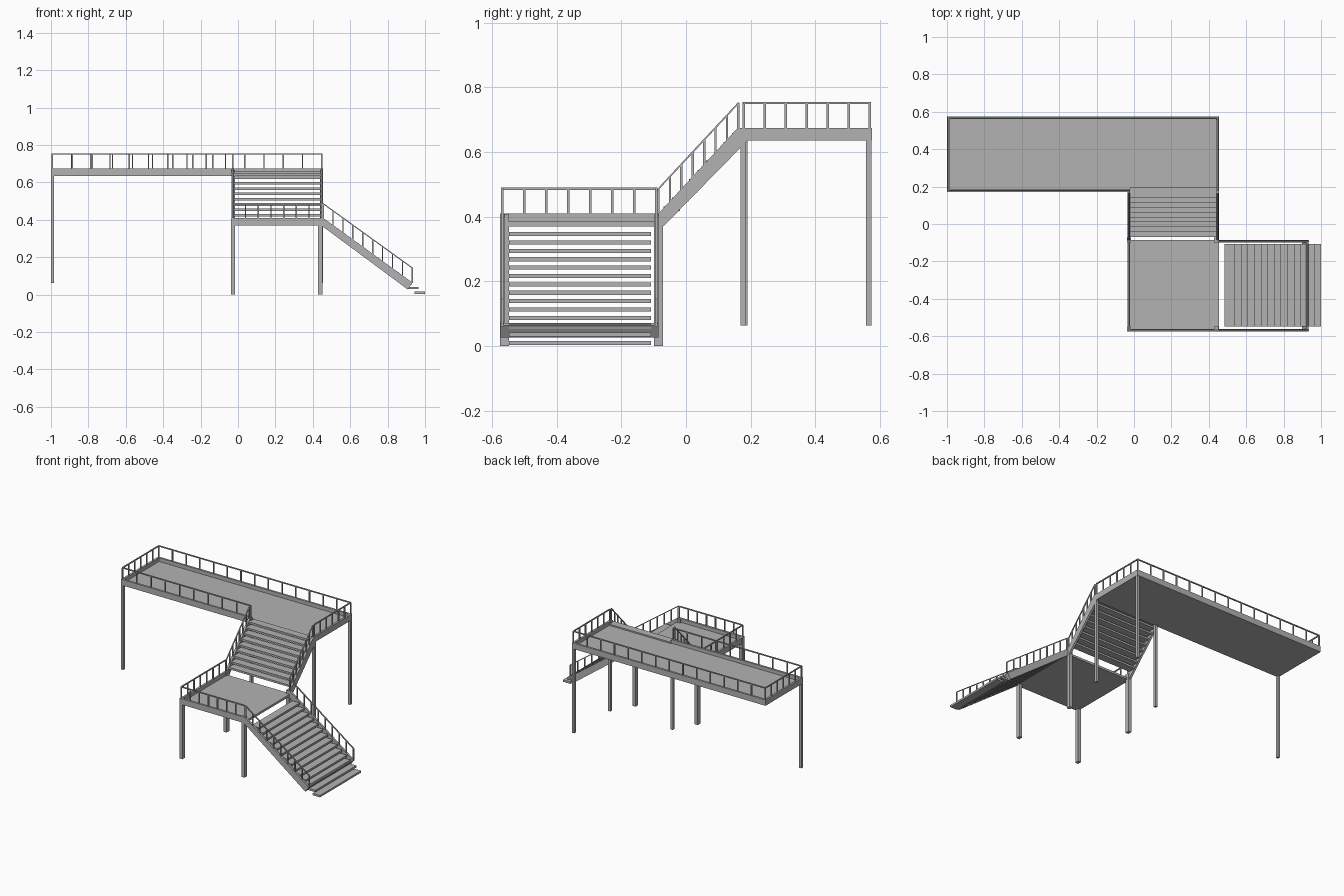
import bpy
import bmesh
from mathutils import Vector

cube = bpy.data.objects.get("Cube")
if cube:
    bpy.data.objects.remove(cube)

grey = bpy.data.materials.new("steel_grey")
grey.use_nodes = True
colour = (0.45, 0.45, 0.45, 1)
grey.diffuse_color = colour
grey.node_tree.nodes["Principled BSDF"].inputs["Base Color"].default_value = colour


def prism(bm, profile, shift):
    """Solid made by sweeping a flat outline along a vector."""
    face = bm.faces.new([bm.verts.new(p) for p in profile])
    swept = bmesh.ops.extrude_face_region(bm, geom=[face])["geom"]
    verts = [g for g in swept if isinstance(g, bmesh.types.BMVert)]
    bmesh.ops.translate(bm, verts=verts, vec=shift)


def box(bm, lo, hi):
    (a, b, c), (d, e, f) = lo, hi
    prism(bm, [(a, b, c), (d, b, c), (d, e, c), (a, e, c)], (0, 0, f - c))


def finish(name, bm):
    bmesh.ops.recalc_face_normals(bm, faces=bm.faces)
    mesh = bpy.data.meshes.new(name)
    bm.to_mesh(mesh)
    bm.free()
    mesh.materials.append(grey)
    bpy.context.collection.objects.link(bpy.data.objects.new(name, mesh))


def boxes(name, spans):
    bm = bmesh.new()
    for lo, hi in spans:
        box(bm, lo, hi)
    finish(name, bm)


def railing(name, start, end, panels):
    """Top rail with evenly spaced uprights; start and end lie on the beam."""
    bm = bmesh.new()
    p, q = Vector(start), Vector(end)
    r, height = 0.0035, 0.08
    run = (q - p).normalized()
    side = Vector((-run.y, run.x, 0)).normalized() * r
    top = Vector((0, 0, height))
    low = Vector((0, 0, height - 2 * r))
    prism(bm, [p + low - side, p + low + side, p + top + side, p + top - side], q - p)
    for i in range(panels + 1):
        c = p.lerp(q, i / panels)
        box(bm, c - Vector((r, r, 0.005)), c + Vector((r, r, height - r)))
    finish(name, bm)


T = 0.014                       # beam thickness
X0, X1 = -0.035, 0.455          # shared stair and landing width
LOW, HIGH = 0.41, 0.675         # deck beam tops
D = 0.04                        # beam depth
YF, YB = -0.575, -0.085         # lower landing
UF, UB = 0.172, 0.575           # upper walkway

# Decks sit low inside their edge beams
boxes("lower_deck", [((X0 + T, YF + T, LOW - D), (X1, YB, LOW - D + 0.015))])
boxes("upper_deck", [((-1 + T, UF, HIGH - D), (X1 - T, UB - T, HIGH - D + 0.015))])
boxes("lower_edge_beams", [
    ((X0, YF, LOW - D), (X1, YF + T, LOW)),
    ((X0, YF, LOW - D), (X0 + T, YB, LOW)),
])
boxes("upper_edge_beams", [
    ((-1, UF, HIGH - D), (X0 + T, UF + T, HIGH)),
    ((-1, UB - T, HIGH - D), (X1, UB, HIGH)),
    ((-1, UF, HIGH - D), (-1 + T, UB, HIGH)),
    ((X1 - T, UF - 0.01, HIGH - D), (X1, UB, HIGH)),
])

# Supporting columns
boxes("lower_columns", [
    ((x - 0.011, y - 0.014, 0), (x + 0.011, y + 0.014, LOW - 0.002))
    for x in (X0 + 0.008, X1 - 0.015) for y in (YF + 0.014, YB)])
boxes("upper_columns", [
    ((x - 0.008, y - 0.009, 0.063), (x + 0.008, y + 0.009, HIGH - 0.01))
    for x, y in ((-0.991, UF + 0.009), (X0 + 0.012, UF + 0.005),
                 (X1 - 0.009, UF + 0.005), (X1 - 0.009, UB - 0.01))])

# Lower flight: stringers, foot beam and treads
bm = bmesh.new()
side = [(X1, LOW), (0.933, 0.064), (0.908, 0.027), (0.445, LOW - D)]
foot = [(0.933, 0.064), (0.908, 0.027), (0.898, 0.034), (0.923, 0.071)]
for y in (YF, YB - T):
    prism(bm, [(x, y, z) for x, z in side], (0, T, 0))
prism(bm, [(x, YF, z) for x, z in foot], (0, YB - YF, 0))
finish("lower_stringers", bm)
boxes("lower_treads", [
    ((0.945 - 0.0355 * i, -0.548, 0.003 + 0.0259 * i),
     (1.0 - 0.0355 * i, -0.108, 0.016 + 0.0259 * i)) for i in range(14)])

# Upper flight: stringers and treads
bm = bmesh.new()
side = [(YB, LOW), (0.16, HIGH), (0.19, HIGH - D), (-0.07, LOW - D)]
for x in (X0, X1 - T):
    prism(bm, [(x, y, z) for y, z in side], (T, 0, 0))
finish("upper_stringers", bm)
boxes("upper_treads", [
    ((X0 + T, -0.07 + 0.0265 * i, 0.418 + 0.0285 * i),
     (X1 - T, -0.018 + 0.0265 * i, 0.431 + 0.0285 * i)) for i in range(9)])

# Railings run along the middle of the beams
h = T / 2
left, right = X0 + h, X1 - h
railing("upper_front_railing", (-1 + h, UF + h, HIGH), (left, UF + h, HIGH), 9)
railing("upper_back_railing", (-1 + h, UB - h, HIGH), (right, UB - h, HIGH), 14)
railing("upper_right_end_railing", (-1 + h, UF + h, HIGH), (-1 + h, UB - h, HIGH), 6)
railing("upper_left_end_railing", (right, UF + h, HIGH), (right, UB - h, HIGH), 6)
railing("lower_front_railing", (left, YF + h, LOW), (right, YF + h, LOW), 7)
railing("lower_side_railing", (left, YF + h, LOW), (left, YB - h, LOW), 7)
for label, x in (("right", left), ("left", right)):
    railing("upper_stair_railing_" + label, (x, YB, LOW), (x, 0.162, HIGH), 7)
for label, y in (("front", YF + h), ("back", YB - h)):
    railing("lower_stair_railing_" + label, (X1, y, LOW), (0.932, y, 0.066), 9)
